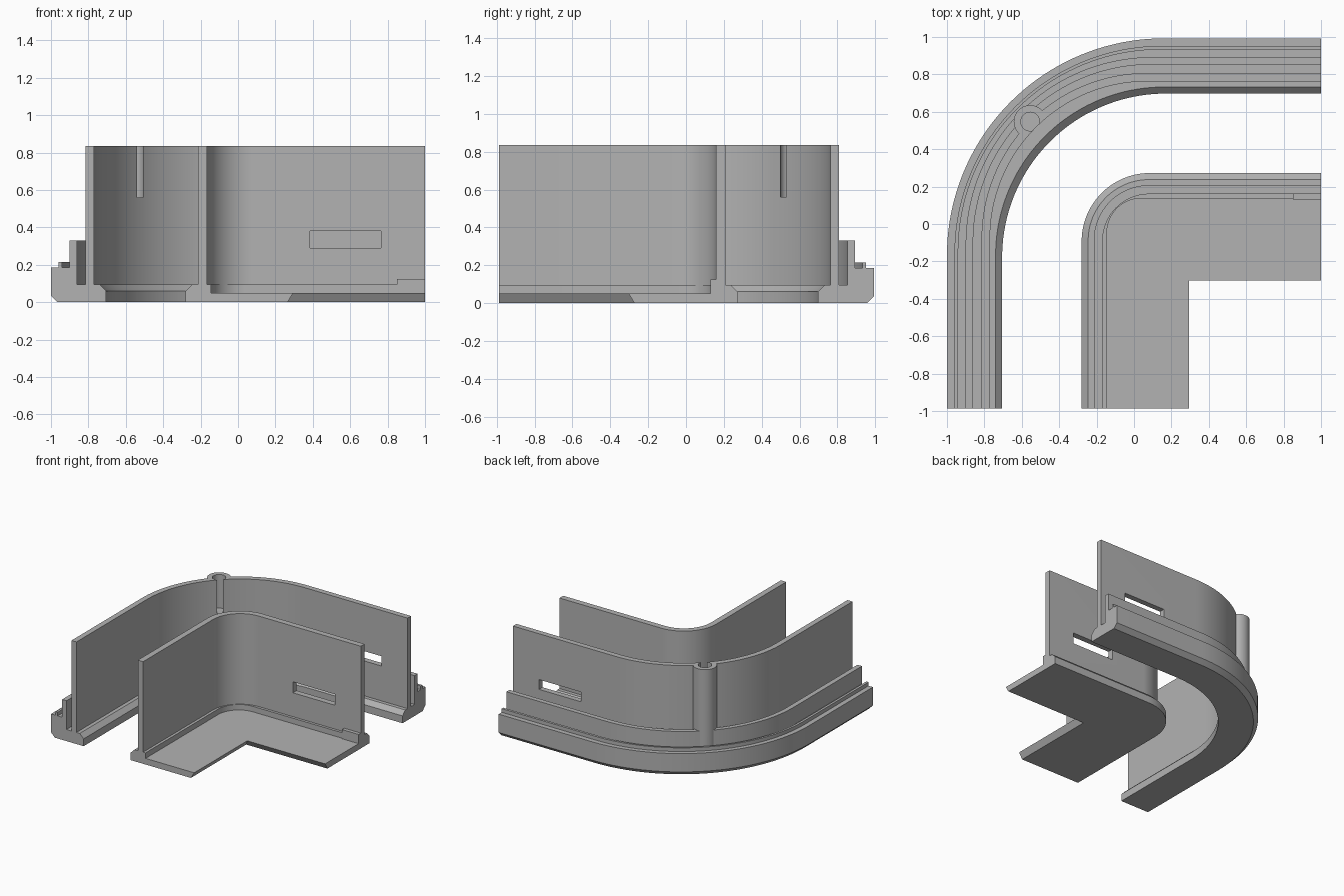
import bpy, bmesh, math
from mathutils import Vector

if "Cube" in bpy.data.objects:
    bpy.data.objects.remove(bpy.data.objects["Cube"], do_unlink=True)

END_X, END_Y, SHIFT_Y = 1.0, -0.9875, -0.0075
STEPS = 40

grey = bpy.data.materials.new("plain_grey")
grey.use_nodes = True
grey.diffuse_color = (0.45, 0.45, 0.45, 1)
grey.node_tree.nodes["Principled BSDF"].inputs["Base Color"].default_value = grey.diffuse_color


def link(name, bm):
    mesh = bpy.data.meshes.new(name)
    bmesh.ops.recalc_face_normals(bm, faces=bm.faces[:])
    bm.to_mesh(mesh)
    bm.free()
    mesh.materials.append(grey)
    obj = bpy.data.objects.new(name, mesh)
    bpy.context.collection.objects.link(obj)
    return obj


def corner_path(offset, centre, z):
    """Straight run, quarter turn, straight run."""
    radius = offset + centre
    pts = [Vector((-offset, END_Y, z))]
    for i in range(STEPS + 1):
        a = math.pi / 2 * i / STEPS
        pts.append(Vector((centre - radius * math.cos(a),
                           SHIFT_Y - centre + radius * math.sin(a), z)))
    pts.append(Vector((END_X, SHIFT_Y + offset, z)))
    return pts


def sweep(name, profile):
    """Profile rows are (offset from origin, turn centre, height)."""
    bm = bmesh.new()
    rails = [[bm.verts.new(p) for p in corner_path(*row)] for row in profile]
    for a, b in zip(rails, rails[1:] + rails[:1]):
        for i in range(len(a) - 1):
            bm.faces.new((a[i], a[i + 1], b[i + 1], b[i]))
    bm.faces.new([r[0] for r in rails])
    bm.faces.new([r[-1] for r in reversed(rails)])
    bmesh.ops.remove_doubles(bm, verts=bm.verts[:], dist=1e-5)
    return link(name, bm)


def cylinder(name, x, y, radius, low, high, sides=48):
    bm = bmesh.new()
    bmesh.ops.create_cone(bm, cap_ends=True, segments=sides, radius1=radius,
                          radius2=radius, depth=high - low)
    bmesh.ops.translate(bm, verts=bm.verts[:], vec=(x, y, (low + high) / 2))
    return link(name, bm)


def box(name, low, high):
    bm = bmesh.new()
    bmesh.ops.create_cube(bm, size=1)
    low, high = Vector(low), Vector(high)
    for v in bm.verts:
        v.co = (low + high) / 2 + v.co * (high - low)
    return link(name, bm)


def combine(obj, tool, operation):
    """Apply a boolean and drop the tool object."""
    tool.hide_render = True
    mod = obj.modifiers.new("cut", "BOOLEAN")
    mod.object, mod.operation, mod.solver = tool, operation, "EXACT"
    graph = bpy.context.evaluated_depsgraph_get()
    mesh = bpy.data.meshes.new_from_object(obj.evaluated_get(graph))
    obj.modifiers.clear()
    obj.data = mesh
    bpy.data.objects.remove(tool, do_unlink=True)


# Outer wall with its base, ridge and grooves
outer = sweep("outer_wall", [
    (0.705, 0.17, 0), (0.965, 0.16, 0), (1.0, 0.16, 0.035), (1.0, 0.16, 0.185),
    (0.96, 0.15, 0.185), (0.96, 0.15, 0.215), (0.94, 0.14, 0.215),
    (0.94, 0.14, 0.185), (0.90, 0.10, 0.185), (0.90, 0.10, 0.33),
    (0.86, 0.09, 0.33), (0.86, 0.09, 0.095), (0.815, 0.07, 0.095),
    (0.815, 0.07, 0.835), (0.77, 0.07, 0.835), (0.77, 0.07, 0.095),
    (0.74, 0.16, 0.095), (0.705, 0.17, 0.06)])

# Inner wall with its L-shaped floor plate
inner = sweep("inner_wall", [
    (0.28, 0.085, 0), (0.28, 0.085, 0.06), (0.245, 0.08, 0.095),
    (0.215, 0.08, 0.095), (0.215, 0.08, 0.835), (0.167, 0.08, 0.835),
    (0.167, 0.08, 0.095), (0.145, 0.04, 0.095), (0.145, 0.04, 0.05),
    (-0.295, 0.295, 0.05), (-0.265, 0.265, 0)])

# Screw post on the outside of the turn, trimmed flush with the wall
px, py = -0.555, 0.555 + SHIFT_Y
post = cylinder("screw_post", px, py, 0.088, 0.08, 0.835)
combine(post, cylinder("post_trim", 0.07, SHIFT_Y - 0.07, 0.85, 0, 1, 160), "DIFFERENCE")
combine(outer, post, "UNION")
combine(outer, cylinder("screw_hole", px, py, 0.05, 0.56, 0.9), "DIFFERENCE")

# Slots through both walls
combine(outer, box("outer_slot", (0.385, 0.7, 0.38), (0.765, 0.83, 0.46)), "DIFFERENCE")
combine(inner, box("inner_slot", (0.385, 0.1, 0.29), (0.765, 0.25, 0.38)), "DIFFERENCE")

# Raised stop at the end of the inner wall
stop = box("end_stop", (0.85, 0.13, 0.04), (END_X, 0.17, 0.125))

for obj in (outer, inner, stop):
    bpy.ops.object.select_all(action="DESELECT")
    obj.select_set(True)
    bpy.context.view_layer.objects.active = obj
    bpy.ops.object.shade_smooth_by_angle(angle=math.radians(25))
